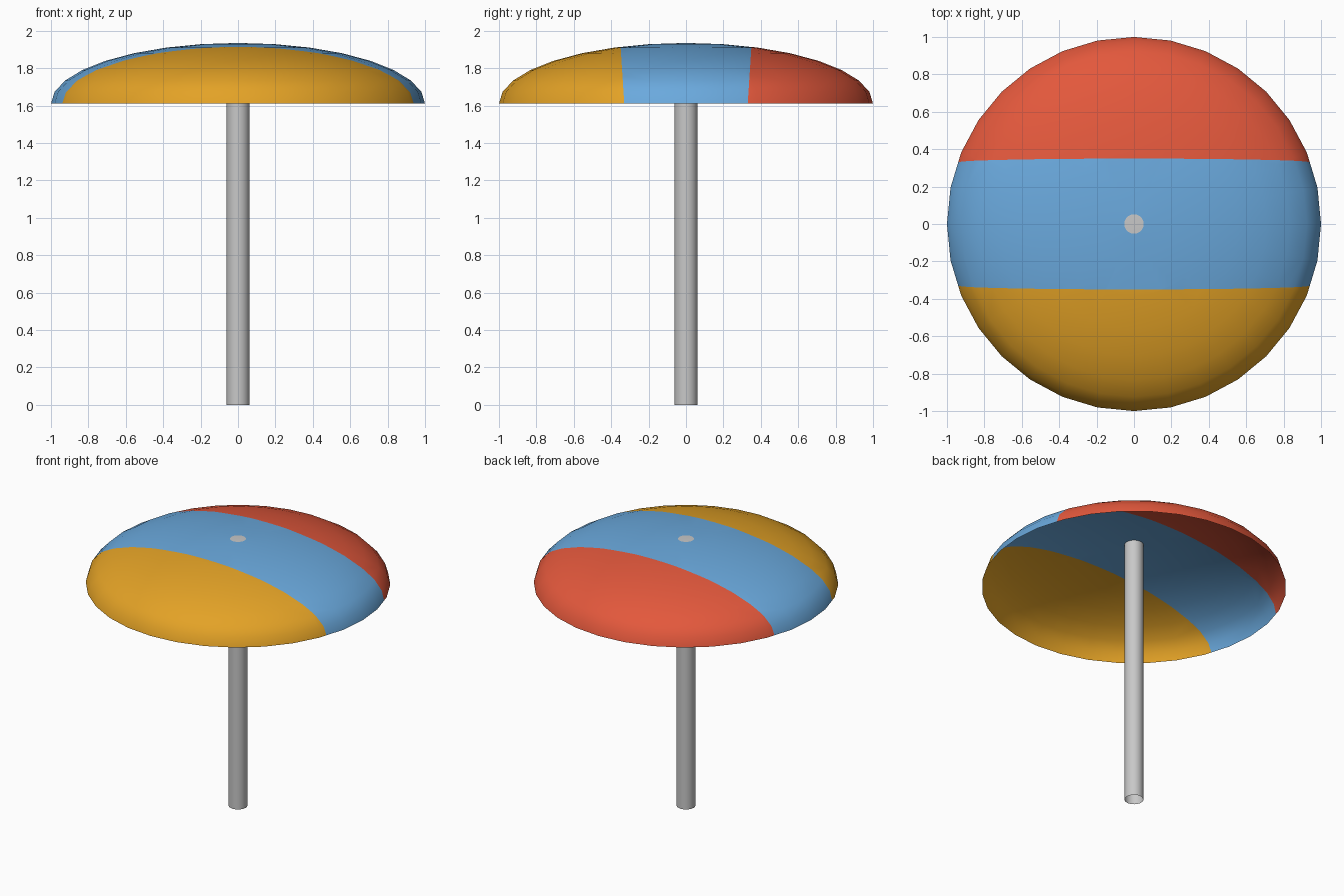
import bpy, bmesh, math
from mathutils import Vector

if "Cube" in bpy.data.objects:
    bpy.data.objects.remove(bpy.data.objects["Cube"])

RIM_Z, DOME_H, SEGS, RINGS = 1.61, 0.325, 32, 8
POLE_R, DOT_R = 0.062, 0.052


def lin(c):
    c /= 255
    return c / 12.92 if c <= 0.04045 else ((c + 0.055) / 1.055) ** 2.4


def material(name, r, g, b):
    m = bpy.data.materials.new(name)
    m.diffuse_color = (lin(r), lin(g), lin(b), 1)
    m.use_nodes = True
    m.node_tree.nodes["Principled BSDF"].inputs["Base Color"].default_value = m.diffuse_color
    return m


blue = material("blue fabric", 106, 169, 221)
yellow = material("yellow fabric", 227, 162, 38)
red = material("red fabric", 227, 88, 60)
grey = material("grey metal", 200, 200, 200)


def lathe(bm, profile, segs):
    """Revolve (radius, z) points around z; radius 0 closes to a point."""
    rings = []
    for r, z in profile:
        if r == 0:
            rings.append([bm.verts.new((0, 0, z))] * segs)
        else:
            rings.append([bm.verts.new((r * math.cos(2 * math.pi * i / segs),
                                        r * math.sin(2 * math.pi * i / segs), z))
                          for i in range(segs)])
    for a, b in zip(rings, rings[1:]):
        for i in range(segs):
            j = (i + 1) % segs
            quad = [a[i], a[j], b[j], b[i]]
            bm.faces.new(list(dict.fromkeys(quad)))


def finish(bm, name, mats):
    me = bpy.data.meshes.new(name)
    for f in bm.faces:
        f.smooth = True
    bm.to_mesh(me)
    bm.free()
    ob = bpy.data.objects.new(name, me)
    for m in mats:
        me.materials.append(m)
    bpy.context.collection.objects.link(ob)
    return ob


# Canopy: thin open half-ellipsoid with a small centre ring for the pole tip
profile = []
for k in range(RINGS):
    a = math.pi / 2 * k / RINGS
    profile.append((math.cos(a), RIM_Z + DOME_H * math.sin(a)))
top = RIM_Z + DOME_H
last_r, last_z = profile[-1]
profile += [(DOT_R, top - (top - last_z) * DOT_R / last_r), (0, top)]
bm = bmesh.new()
lathe(bm, profile, SEGS)

# Cut the stripe borders with two slightly leaning planes
SLOPE, Y0 = 0.065, 0.33
for s in (1, -1):
    bmesh.ops.bisect_plane(bm, geom=bm.verts[:] + bm.edges[:] + bm.faces[:],
                           plane_co=Vector((0, s * Y0, RIM_Z)),
                           plane_no=Vector((0, s, -SLOPE)).normalized(), dist=1e-5)
for f in bm.faces:
    c = f.calc_center_median()
    border = Y0 + SLOPE * (c.z - RIM_Z)
    if math.hypot(c.x, c.y) < DOT_R:
        f.material_index = 3
    elif c.y > border:
        f.material_index = 2
    elif c.y < -border:
        f.material_index = 1
finish(bm, "canopy", [blue, yellow, red, grey])

# Pole: open tube running up to the canopy
bm = bmesh.new()
lathe(bm, [(POLE_R, 0), (POLE_R, top - 0.004)], 24)
finish(bm, "pole", [grey])
